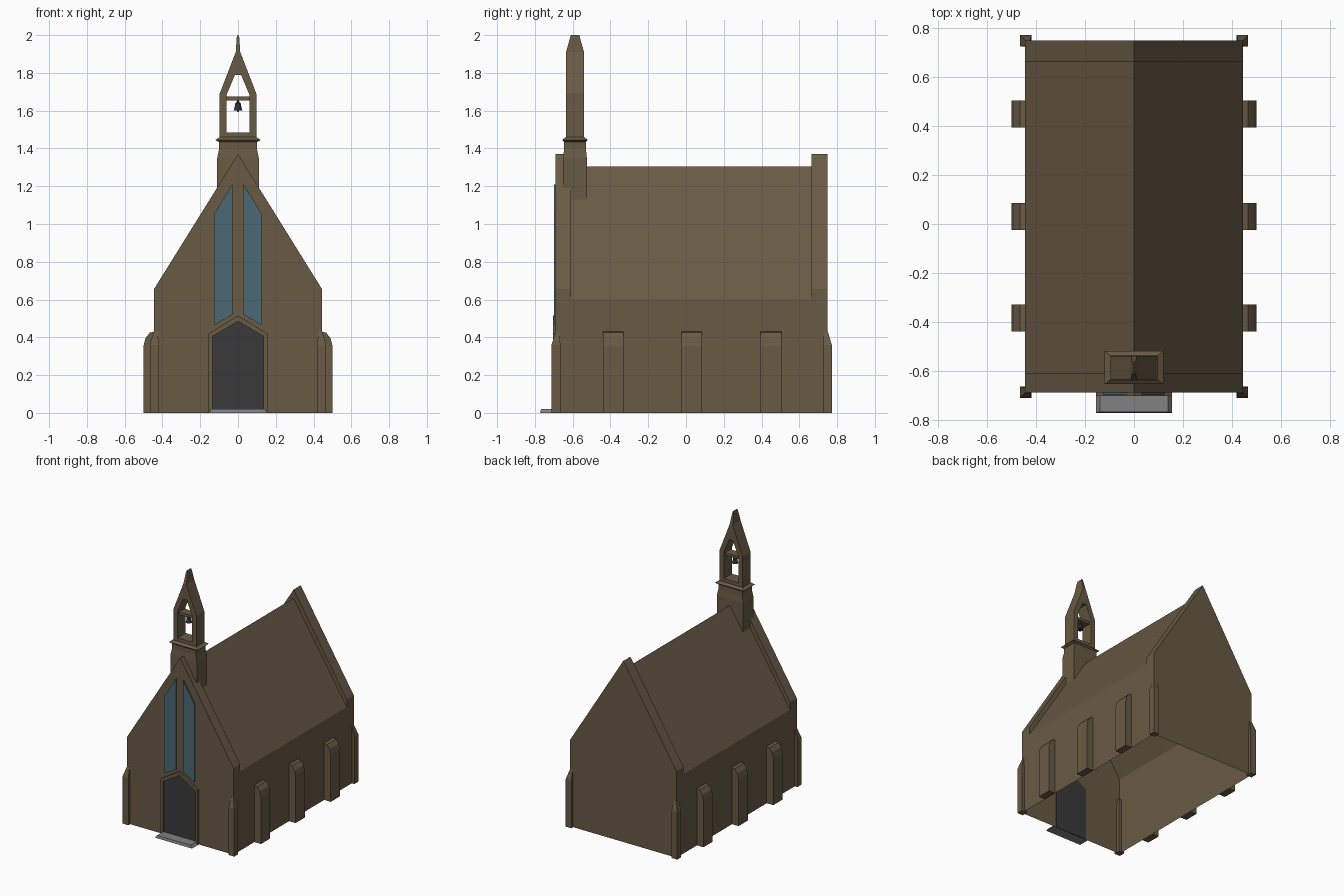
import bpy, bmesh, math
from mathutils import Vector

cube = bpy.data.objects.get("Cube")
if cube:
    bpy.data.objects.remove(cube, do_unlink=True)


def material(name, r, g, b):
    m = bpy.data.materials.new(name)
    m.use_nodes = True
    m.diffuse_color = (r, g, b, 1)
    bsdf = next(n for n in m.node_tree.nodes if n.type == 'BSDF_PRINCIPLED')
    bsdf.inputs["Base Color"].default_value = (r, g, b, 1)
    return m


STONE = material("brown stone", 0.14, 0.102, 0.059)
DOOR = material("dark door", 0.042, 0.042, 0.044)
GLASS = material("blue glass", 0.068, 0.14, 0.175)
STEP = material("grey step", 0.22, 0.22, 0.22)
METAL = material("bell metal", 0.028, 0.028, 0.034)


def finish(name, bm, mat, mirror=""):
    bmesh.ops.recalc_face_normals(bm, faces=bm.faces)
    me = bpy.data.meshes.new(name)
    bm.to_mesh(me)
    bm.free()
    ob = bpy.data.objects.new(name, me)
    bpy.context.collection.objects.link(ob)
    me.materials.append(mat)
    if mirror:
        mod = ob.modifiers.new("Mirror", 'MIRROR')
        mod.use_axis = ["X" in mirror, "Y" in mirror, False]
        mod.use_clip = False
    return ob


def prism(name, profile, y0, y1, mat, mirror="", open_bottom=False):
    """Extrude an (x, z) outline from y0 to y1."""
    bm = bmesh.new()
    face = bm.faces.new([bm.verts.new((x, y0, z)) for x, z in profile])
    ext = bmesh.ops.extrude_face_region(bm, geom=[face], use_keep_orig=True)
    for v in ext["geom"]:
        if isinstance(v, bmesh.types.BMVert):
            v.co.y = y1
    bmesh.ops.recalc_face_normals(bm, faces=bm.faces)
    if open_bottom:
        low = [f for f in bm.faces if all(abs(v.co.z) < 1e-5 for v in f.verts)]
        bmesh.ops.delete(bm, geom=low, context='FACES')
    return finish(name, bm, mat, mirror)


def frustum(name, layers, mat, mirror=""):
    """Stack rectangles (x0, x1, y0, y1, z) into a closed solid."""
    bm = bmesh.new()
    rings = [[bm.verts.new(p) for p in ((a, c, z), (b, c, z), (b, d, z), (a, d, z))]
             for a, b, c, d, z in layers]
    for low, high in zip(rings, rings[1:]):
        for i in range(4):
            j = (i + 1) % 4
            bm.faces.new((low[i], low[j], high[j], high[i]))
    bm.faces.new(rings[0])
    bm.faces.new(rings[-1])
    return finish(name, bm, mat, mirror)


W, FRONT, BACK = 0.445, -0.69, 0.75

# Nave shell, open underneath, with raised gable copings at both ends
prism("nave", [(-W, 0), (W, 0), (W, 0.6), (0, 1.305), (-W, 0.6)],
      FRONT, BACK, STONE, open_bottom=True)
coping = [(-W, 0.6), (-W, 0.655), (0, 1.37), (W, 0.655), (W, 0.6), (0, 1.305)]
prism("front_gable_coping", coping, FRONT, -0.61, STONE)
prism("back_gable_coping", coping, 0.665, BACK, STONE)

# Side buttresses with rounded shoulders
shoulder = [(W, 0), (0.5, 0), (0.5, 0.355), (0.49, 0.395), (0.467, 0.425), (W, 0.43)]
for label, y in (("front", -0.385), ("middle", 0.03), ("back", 0.45)):
    prism(label + "_side_buttress", shoulder, y - 0.055, y + 0.055, STONE, "X")

# Corner buttresses tapering into the wall corners
for label, y, s in (("front", FRONT, -1), ("back", BACK, 1)):
    ya, yb = sorted((y - s * 0.025, y + s * 0.022))
    ta, tb = sorted((y - s * 0.02, y + s * 0.001))
    frustum(label + "_corner_buttress",
            [(0.42, 0.467, ya, yb, 0), (0.42, 0.467, ya, yb, 0.36),
             (0.425, 0.446, ta, tb, 0.43)], STONE, "X")

# Doorway
prism("door", [(-0.135, 0), (0.135, 0), (0.135, 0.405), (0, 0.485), (-0.135, 0.405)],
      FRONT - 0.004, FRONT + 0.004, DOOR)
prism("door_surround", [(0.135, 0), (0.155, 0), (0.155, 0.42), (0, 0.515),
                        (0, 0.485), (0.135, 0.405)], FRONT - 0.013, FRONT, STONE, "X")
frustum("door_step", [(-0.155, 0.155, -0.772, FRONT, 0),
                      (-0.14, 0.14, -0.768, FRONT, 0.02)], STEP)

# Tall paired windows
prism("window", [(0.03, 0.52), (0.125, 0.465), (0.125, 1.055), (0.03, 1.21)],
      FRONT - 0.009, FRONT, GLASS, "X")

# Bell tower base and cornice
frustum("tower_base", [(-0.11, 0.11, -0.65, -0.525, 1.13),
                       (-0.11, 0.11, -0.65, -0.525, 1.35),
                       (-0.1, 0.1, -0.645, -0.53, 1.4),
                       (-0.1, 0.1, -0.645, -0.53, 1.44)], STONE)
frustum("tower_cornice", [(-0.103, 0.103, -0.645, -0.53, 1.435),
                          (-0.12, 0.12, -0.655, -0.52, 1.445),
                          (-0.097, 0.097, -0.637, -0.538, 1.46)], STONE)

# Open bell frame: one half outline, mirrored, with sill, beam and spire
prism("bell_frame", [(0, 1.45), (0.097, 1.45), (0.097, 1.69), (0.012, 1.91),
                     (0, 1.91), (0, 1.79), (0.016, 1.79), (0.06, 1.685),
                     (0.06, 1.485), (0, 1.485)], -0.635, -0.54, STONE, "X")
frustum("bell_beam", [(-0.065, 0.065, -0.62, -0.555, 1.655),
                      (-0.065, 0.065, -0.62, -0.555, 1.675)], STONE)
frustum("spire_tip", [(-0.012, 0.012, -0.635, -0.54, 1.91),
                      (-0.007, 0.007, -0.614, -0.561, 1.985),
                      (-0.003, 0.003, -0.611, -0.564, 2.0)], STONE)

# Bell, turned around its axis
bm = bmesh.new()
outline = [(0, 1.66), (0.006, 1.655), (0.007, 1.645), (0.015, 1.638),
           (0.018, 1.615), (0.023, 1.602), (0.018, 1.602), (0, 1.61)]
verts = [bm.verts.new((r, -0.5875, z)) for r, z in outline]
edges = [bm.edges.new(pair) for pair in zip(verts, verts[1:])]
bmesh.ops.spin(bm, geom=verts + edges, cent=Vector((0, -0.5875, 0)), axis=(0, 0, 1),
               angle=math.tau, steps=12, use_merge=True)
bmesh.ops.remove_doubles(bm, verts=bm.verts, dist=0.0001)
finish("bell", bm, METAL)
bm = bmesh.new()
bmesh.ops.create_icosphere(bm, subdivisions=1, radius=0.007)
bmesh.ops.translate(bm, verts=bm.verts, vec=(0, -0.5875, 1.6))
finish("bell_clapper", bm, METAL)
